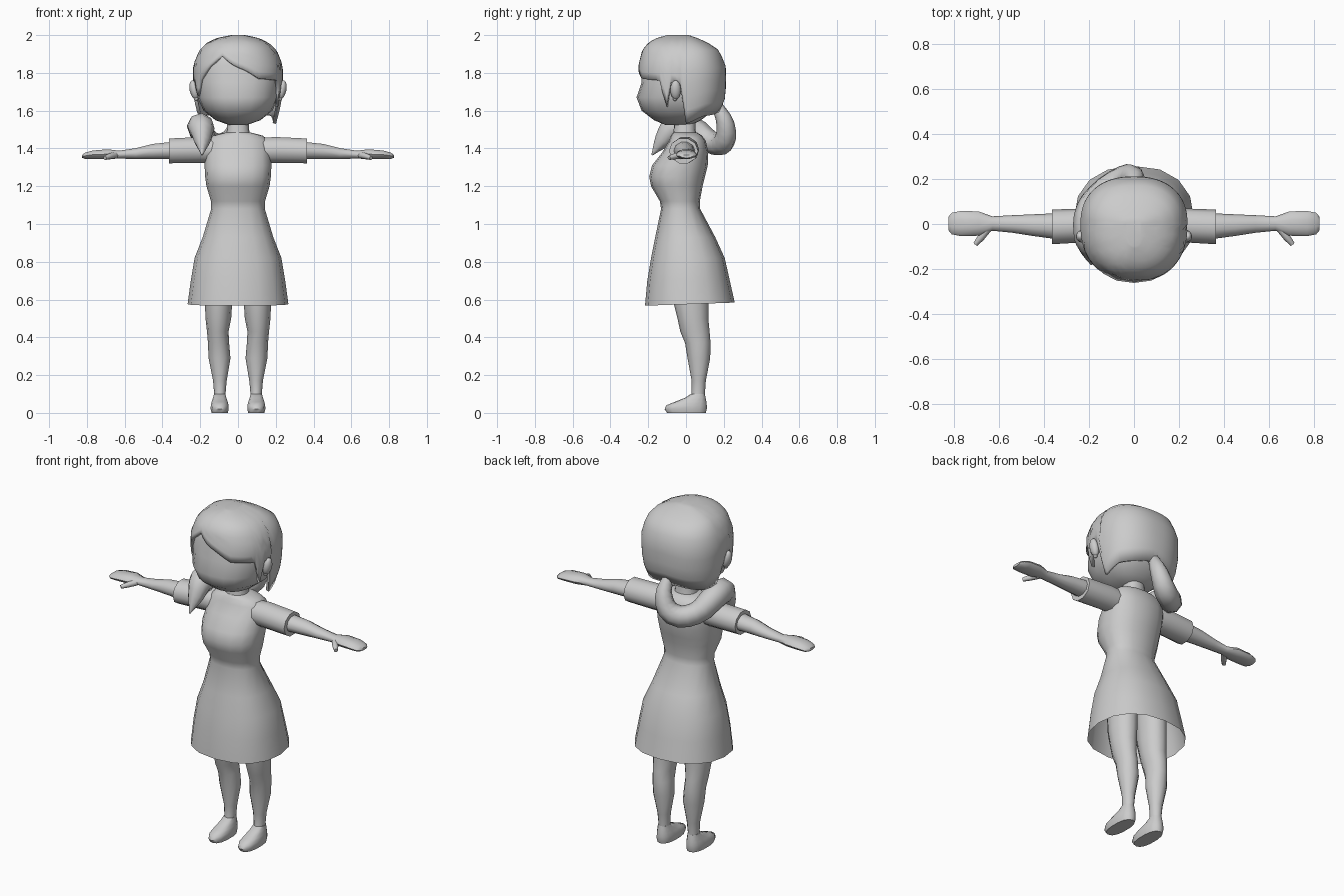
import bpy, bmesh, math
from mathutils import Vector

if "Cube" in bpy.data.objects:
    bpy.data.objects.remove(bpy.data.objects["Cube"])


def finish(obj, angle=50):
    bpy.ops.object.select_all(action='DESELECT')
    obj.select_set(True)
    bpy.context.view_layer.objects.active = obj
    bpy.ops.object.shade_smooth_by_angle(angle=math.radians(angle))


def loft(name, rings, cap0=True, cap1=True, thick=0, angle=50):
    """Skin a list of closed rings with equal point counts."""
    bm = bmesh.new()
    rows = [[bm.verts.new(p) for p in r] for r in rings]
    n = len(rows[0])
    for a, b in zip(rows, rows[1:]):
        for i in range(n):
            j = (i + 1) % n
            bm.faces.new((a[i], a[j], b[j], b[i]))
    if cap0:
        bm.faces.new(rows[0])
    if cap1:
        bm.faces.new(rows[-1])
    bmesh.ops.recalc_face_normals(bm, faces=bm.faces)
    me = bpy.data.meshes.new(name)
    bm.to_mesh(me)
    bm.free()
    obj = bpy.data.objects.new(name, me)
    bpy.context.collection.objects.link(obj)
    if thick:
        m = obj.modifiers.new('thickness', 'SOLIDIFY')
        m.thickness, m.offset = thick, -1
    finish(obj, angle)
    return obj


def spow(v, n):
    return math.copysign(abs(v) ** (2 / n), v)


def plan_point(phi, hx, yf, yb, n, c):
    """Point of a squarish oval, phi measured from the front towards +x."""
    k = spow(math.cos(phi), n)
    return spow(math.sin(phi), n) * hx, c - (c - yf if k > 0 else yb - c) * k


def zring(z, hx, yf, yb, cx=0, n=2.3, seg=16, c=None):
    c = (yf + yb) / 2 if c is None else c
    pts = [plan_point(2 * math.pi * i / seg, hx, yf, yb, n, c) for i in range(seg)]
    return [Vector((cx + x, y, z)) for x, y in pts]


def xring(x, zc, hz, yc, hy, s, seg=10):
    return [Vector((s * x, yc + hy * math.cos(2 * math.pi * i / seg),
                    zc + hz * math.sin(2 * math.pi * i / seg))) for i in range(seg)]


def lerp_table(table, key):
    for a, b in zip(table, table[1:]):
        if a[0] <= key <= b[0]:
            t = (key - a[0]) / (b[0] - a[0])
            return [u + (v - u) * t for u, v in zip(a[1:], b[1:])]
    return table[-1][1:] if key > table[-1][0] else table[0][1:]


def tube(name, pts):
    """Tapered strand along a smooth path of (x, y, z, radius)."""
    cu = bpy.data.curves.new(name, 'CURVE')
    cu.dimensions = '3D'
    cu.bevel_depth, cu.bevel_resolution, cu.resolution_u = 1, 2, 3
    cu.use_fill_caps = True
    sp = cu.splines.new('BEZIER')
    sp.bezier_points.add(len(pts) - 1)
    for bp, p in zip(sp.bezier_points, pts):
        bp.co, bp.radius = p[:3], p[3]
        bp.handle_left_type = bp.handle_right_type = 'AUTO'
    obj = bpy.data.objects.new(name, cu)
    bpy.context.collection.objects.link(obj)
    bpy.ops.object.select_all(action='DESELECT')
    obj.select_set(True)
    bpy.context.view_layer.objects.active = obj
    bpy.ops.object.convert(target='MESH')
    finish(bpy.context.object)


def ball(name, loc, scale):
    bpy.ops.mesh.primitive_uv_sphere_add(segments=12, ring_count=8, radius=1, location=loc)
    obj = bpy.context.object
    obj.name, obj.scale = name, scale
    finish(obj)
    return obj


# head and face: z, half width, front, back
face = [(1.525, .05, -.11, .03), (1.55, .12, -.17, .08), (1.6, .182, -.235, .145),
        (1.67, .215, -.262, .185), (1.75, .222, -.235, .195), (1.84, .222, -.235, .19),
        (1.91, .185, -.21, .15), (1.96, .12, -.15, .07)]
loft('head', [zring(*r, seg=20, c=-.02) for r in face])

# hair cap whose lower edge follows fringe, locks and nape
hair = [(1.5, .195, -.24, .12), (1.55, .205, -.25, .15), (1.6, .22, -.255, .18),
        (1.66, .233, -.26, .205), (1.74, .238, -.258, .213), (1.84, .238, -.252, .21),
        (1.92, .205, -.232, .175), (1.96, .165, -.2, .115), (1.985, .11, -.155, .06),
        (2.0, .035, -.1, .015)]
edge = [(-180, 1.6), (-150, 1.58), (-120, 1.57), (-95, 1.59), (-85, 1.74), (-75, 1.76),
        (-65, 1.68), (-55, 1.76), (-35, 1.84), (-20, 1.89), (0, 1.83), (25, 1.77),
        (60, 1.76), (70, 1.62), (75, 1.75), (85, 1.74), (90, 1.53), (120, 1.57),
        (150, 1.58), (180, 1.6)]
rows = []
for k in range(11):
    s = 1 - math.cos(math.pi / 2 * k / 10)
    row = []
    for d in range(-180, 180, 5):
        z = 2 - (2 - lerp_table(edge, d)[0]) * s
        x, y = plan_point(math.radians(d), *lerp_table(hair, z), 2.3, 0)
        row.append(Vector((x, y, z)))
    rows.append(row)
loft('hair', rows, cap1=False, thick=.018)

# long tail of hair wrapped over one shoulder
tube('hair_tail', [(0, .165, 1.625, .03), (0, .208, 1.53, .048), (-.05, .2, 1.435, .06),
                   (-.15, .13, 1.435, .06), (-.2, .03, 1.505, .068),
                   (-.195, -.06, 1.51, .072), (-.19, -.125, 1.44, .045),
                   (-.19, -.18, 1.365, .004)])

# neck
loft('neck', [zring(1.44, .075, -.075, .065), zring(1.5, .058, -.065, .05),
              zring(1.58, .055, -.06, .05)])

# dress
dress = [(.575, .267, -.217, .258), (.7, .25, -.205, .232), (.82, .23, -.185, .205),
         (.93, .187, -.163, .155), (1.08, .142, -.132, .075), (1.12, .143, -.138, .073),
         (1.2, .167, -.185, .088), (1.25, .174, -.195, .1), (1.31, .177, -.18, .115),
         (1.38, .175, -.125, .118), (1.44, .168, -.09, .105), (1.468, .13, -.08, .085),
         (1.485, .065, -.067, .057)]
rings = [zring(*r) for r in dress]
for p in rings[0]:
    p.z += .035 * p.y
loft('dress', rings, cap0=False)

for s, side in ((1, 'left'), (-1, 'right')):
    # sleeve, arm and hand
    loft('sleeve_' + side, [xring(.13, 1.39, .07, -.005, .07, s),
                            xring(.2, 1.392, .072, -.005, .075, s),
                            xring(.365, 1.387, .069, -.013, .077, s)])
    loft('arm_' + side, [xring(.34, 1.39, .048, -.01, .058, s),
                         xring(.45, 1.384, .042, -.005, .048, s),
                         xring(.54, 1.373, .03, 0, .039, s),
                         xring(.63, 1.367, .022, .002, .032, s),
                         xring(.69, 1.37, .027, .002, .054, s),
                         xring(.77, 1.367, .023, .002, .056, s),
                         xring(.81, 1.361, .017, .002, .048, s),
                         xring(.825, 1.358, .008, .002, .03, s)])
    tube('thumb_' + side, [(s * .65, -.02, 1.365, .018), (s * .68, -.06, 1.358, .016),
                           (s * .705, -.09, 1.35, .011)])

    # leg: z, half width, front, back, centre x
    leg = [(.05, .032, .02, .1, .096), (.1, .03, .03, .1, .096), (.17, .036, .03, .105, .096),
           (.29, .058, .008, .128, .098), (.37, .056, -.005, .13, .103),
           (.43, .057, -.03, .125, .107), (.5, .068, -.045, .118, .104),
           (.58, .072, -.065, .12, .103), (.8, .078, -.08, .12, .1)]
    loft('leg_' + side, [zring(z, h, f, b, s * cx, 2, 12) for z, h, f, b, cx in leg])

    # shoe
    shoe = [(0, .044, -.1, .105), (.02, .049, -.113, .11), (.04, .048, -.105, .11),
            (.058, .044, -.06, .108), (.08, .036, -.005, .104), (.1, .031, .025, .1)]
    loft('shoe_' + side, [zring(z, h, f, b, s * .097, 2.4, 14) for z, h, f, b in shoe])

    # ear and earring
    ear = ball('ear_' + side, (s * .232, -.055, 1.71), (.024, .028, .052))
    ear.rotation_euler = (0, s * math.radians(12), 0)
    ball('earring_' + side, (s * .222, -.058, 1.665), (.012, .012, .014))
